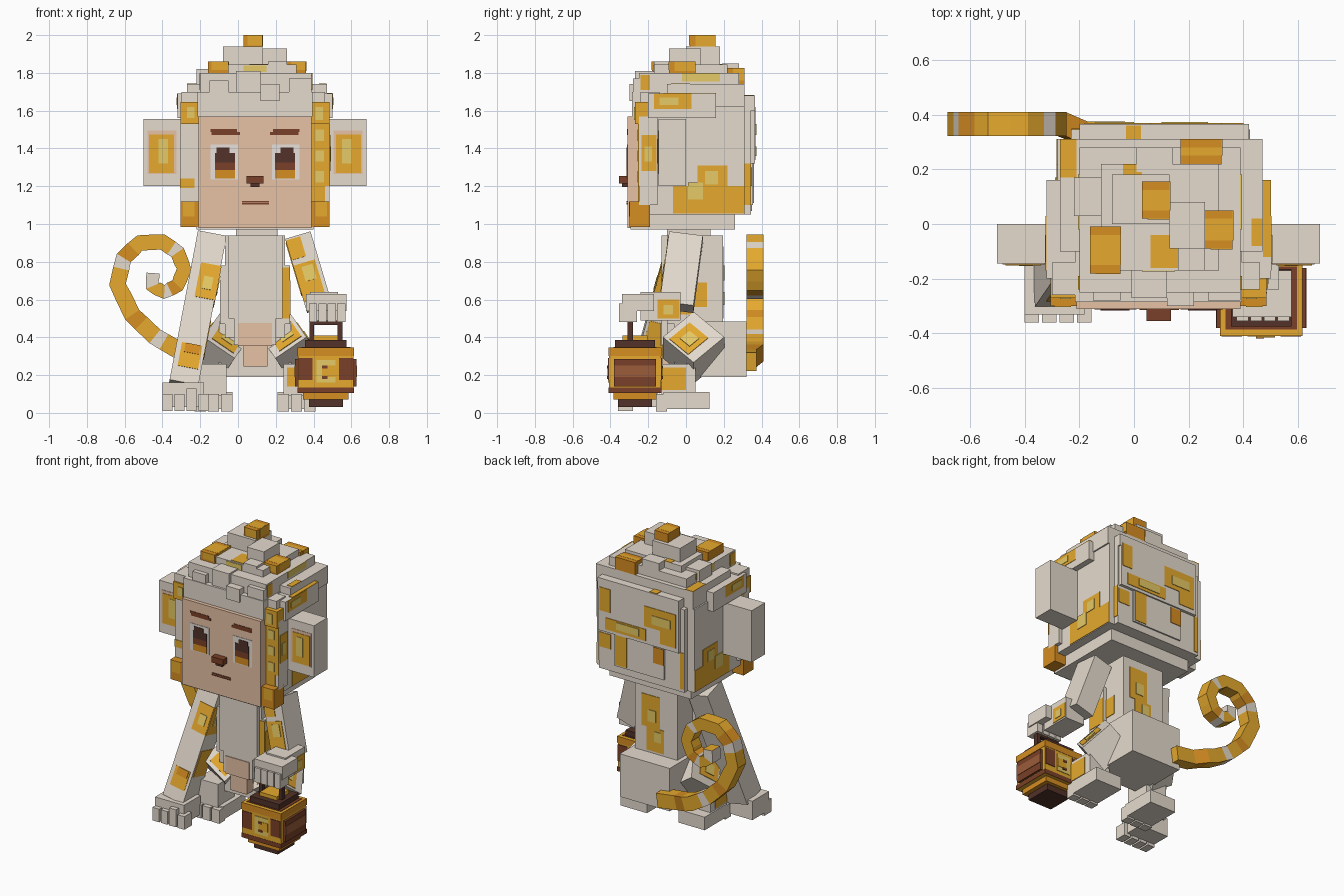
import bpy, bmesh
from mathutils import Vector, Matrix


def colour(name, r, g, b):
    m = bpy.data.materials.new(name)
    m.diffuse_color = [((c / 255 + 0.055) / 1.055) ** 2.4 for c in (r, g, b)] + [1]
    return m


FUR = colour("pale fur", 229, 219, 206)
GOLD = colour("gold", 230, 170, 46)
YEL = colour("soft yellow", 230, 202, 102)
ORG = colour("dark orange", 214, 142, 34)
SKIN = colour("skin", 231, 194, 165)
BROWN = colour("brown", 122, 64, 40)
DARK = colour("dark brown", 82, 50, 40)
RUST = colour("light brown", 155, 92, 58)
WHITE = colour("eye white", 242, 236, 229)
CX = 0.09  # mirror plane of the body


def box(name, mat, x0, x1, y0, y1, z0, z1, M=None):
    bm = bmesh.new()
    bmesh.ops.create_cube(bm, size=1)
    bmesh.ops.scale(bm, vec=(x1 - x0, y1 - y0, z1 - z0), verts=bm.verts)
    bmesh.ops.translate(bm, vec=((x0 + x1) / 2, (y0 + y1) / 2, (z0 + z1) / 2), verts=bm.verts)
    me = bpy.data.meshes.new(name)
    bm.to_mesh(me)
    bm.free()
    me.materials.append(mat)
    ob = bpy.data.objects.new(name, me)
    if M:
        ob.matrix_world = M
    bpy.context.collection.objects.link(ob)


def both(name, mat, x0, x1, *r):
    box(name + "_l", mat, x0, x1, *r)
    box(name + "_r", mat, 2 * CX - x1, 2 * CX - x0, *r)


def plate(name, mat, axis, pos, u0, u1, v0, v1, M=None, t=0.003):
    """Thin painted patch on the plane axis = pos."""
    d = (pos - t, pos + t)
    r = {"x": (*d, u0, u1, v0, v1), "y": (u0, u1, *d, v0, v1), "z": (u0, u1, v0, v1, *d)}[axis]
    box(name, mat, *r, M)


def limb(name, mat, p0, p1, w, d):
    """Box from p0 to p1; returns its frame (local z runs along the limb)."""
    p0, p1 = Vector(p0), Vector(p1)
    z = (p1 - p0).normalized()
    x = Vector((0, 1, 0)).cross(z).normalized()
    M = Matrix((x, z.cross(x), z)).transposed().to_4x4()
    M.translation = p0
    box(name, mat, -w / 2, w / 2, -d / 2, d / 2, 0, (p1 - p0).length, M)
    return M


# --- head ---
box("head", FUR, -0.28, 0.46, -0.23, 0.31, 1.05, 1.62)
box("jaw", FUR, -0.22, 0.40, -0.295, 0.26, 0.97, 1.05)
box("face", SKIN, -0.21, 0.39, -0.31, -0.22, 0.98, 1.57)
box("back_hair", FUR, -0.23, 0.42, 0.30, 0.345, 1.05, 1.62)
box("back_hair_upper", FUR, -0.20, 0.41, 0.33, 0.365, 1.32, 1.66)
box("back_hair_lower", FUR, -0.08, 0.30, 0.33, 0.355, 1.10, 1.32)
box("neck", FUR, -0.01, 0.21, -0.1, 0.13, 0.92, 0.98)
# sideburns
both("sideburn", FUR, 0.39, 0.485, -0.25, -0.15, 1.10, 1.57)
both("sideburn_tip", ORG, 0.39, 0.485, -0.30, -0.19, 0.985, 1.12)
both("sideburn_top", GOLD, 0.39, 0.485, -0.27, -0.18, 1.53, 1.645)
both("tip_patch", GOLD, 0.41, 0.47, -0.303, -0.29, 1.04, 1.12)
plate("sideburn_gold", GOLD, "y", -0.251, 0.39, 0.486, 1.2, 1.53)
plate("sideburn_gold_low", GOLD, "y", -0.251, 0.39, 0.46, 1.12, 1.2)
plate("other_sideburn_gold", GOLD, "y", -0.251, -0.306, -0.23, 1.19, 1.24)
for z in (1.22, 1.33, 1.44):
    plate("sideburn_yellow", YEL, "y", -0.255, 0.41, 0.455, z, z + 0.06)
plate("sideburn_side", GOLD, "x", 0.486, -0.235, -0.155, 1.28, 1.47)
plate("sideburn_side_yellow", YEL, "x", 0.489, -0.22, -0.18, 1.33, 1.41)
plate("sideburn_top_yellow", YEL, "y", -0.271, 0.41, 0.45, 1.55, 1.62)
plate("sideburn_top_yellow", YEL, "y", -0.271, -0.27, -0.23, 1.56, 1.62)
# ears
both("ear", FUR, 0.46, 0.68, -0.145, 0.0, 1.2, 1.555)
both("ear_inner", SKIN, 0.505, 0.66, -0.148, -0.141, 1.265, 1.495)
both("ear_gold", GOLD, 0.52, 0.65, -0.151, -0.145, 1.27, 1.475)
both("ear_yellow", YEL, 0.55, 0.60, -0.154, -0.148, 1.32, 1.45)
# painted head patches
for s, sx in ((1, 0.461), (-1, -0.281)):
    plate("cheek_gold", GOLD, "x", sx, -0.07, 0.31, 1.055, 1.20)
    plate("cheek_gold_up", GOLD, "x", sx, 0.06, 0.22, 1.20, 1.31)
    plate("cheek_yellow", YEL, "x", sx + s * 0.004, 0.01, 0.09, 1.13, 1.22)
    plate("cheek_yellow_up", YEL, "x", sx + s * 0.004, 0.10, 0.17, 1.21, 1.28)
plate("back_hair_edge", GOLD, "x", 0.421, 0.31, 0.345, 1.10, 1.32)
for x0, x1, z0, z1, m, y in ((0.05, 0.36, 1.34, 1.42, GOLD, 0.366), (-0.18, 0.06, 1.44, 1.58, GOLD, 0.366),
                             (0.1, 0.27, 1.36, 1.41, YEL, 0.370), (-0.14, 0.0, 1.47, 1.53, YEL, 0.370),
                             (0.32, 0.40, 1.46, 1.62, GOLD, 0.366), (0.20, 0.29, 1.11, 1.32, GOLD, 0.356),
                             (-0.08, 0.0, 1.20, 1.31, ORG, 0.356), (-0.18, -0.06, 1.35, 1.44, GOLD, 0.366),
                             (-0.228, -0.20, 1.07, 1.32, GOLD, 0.346), (0.33, 0.415, 1.20, 1.30, GOLD, 0.346)):
    plate("back_patch", m, "y", y, x0, x1, z0, z1)

# --- face details ---
both("eye_white", WHITE, 0.18, 0.325, -0.313, -0.306, 1.235, 1.42)
both("iris", ORG, 0.197, 0.303, -0.316, -0.309, 1.24, 1.285)
both("iris_top", BROWN, 0.197, 0.303, -0.316, -0.309, 1.285, 1.325)
both("pupil", DARK, 0.197, 0.303, -0.316, -0.309, 1.325, 1.375)
both("pupil_top", DARK, 0.225, 0.295, -0.316, -0.309, 1.375, 1.405)
both("eyebrow", BROWN, 0.17, 0.32, -0.313, -0.306, 1.472, 1.488)
both("eyebrow_upper", BROWN, 0.185, 0.325, -0.313, -0.306, 1.488, 1.502)
box("nose", BROWN, 0.045, 0.135, -0.355, -0.30, 1.215, 1.255)
box("nose_tip", DARK, 0.065, 0.115, -0.34, -0.30, 1.195, 1.215)
for z in (1.103, 1.115):
    plate("mouth", BROWN, "y", -0.311, 0.02, 0.165, z, z + 0.007)

# --- layered hair ---
for i, b in enumerate(((-0.215, 0.395, -0.285, 0.31, 1.57, 1.70), (-0.32, 0.50, -0.2, 0.16, 1.56, 1.69),
                       (-0.20, 0.39, -0.25, 0.28, 1.70, 1.80), (-0.27, 0.47, -0.10, 0.31, 1.62, 1.74),
                       (-0.12, 0.31, -0.17, 0.22, 1.80, 1.845), (-0.2, 0.42, 0.2, 0.365, 1.60, 1.68))):
    box("hair_layer_%d" % i, FUR, *b)
for i, b in enumerate(((-0.08, 0.13, 0.0, 0.18, 1.84, 1.94), (0.13, 0.26, -0.09, 0.08, 1.83, 1.93),
                       (0.01, 0.14, 0.19, 0.28, 1.78, 1.85), (0.16, 0.26, -0.17, -0.09, 1.78, 1.86),
                       (-0.15, -0.05, -0.28, -0.17, 1.67, 1.76), (-0.01, 0.12, -0.27, -0.16, 1.68, 1.81),
                       (0.12, 0.22, -0.30, -0.19, 1.65, 1.74), (0.27, 0.39, -0.28, -0.16, 1.65, 1.77),
                       (-0.22, -0.11, 0.03, 0.17, 1.74, 1.82), (-0.30, -0.19, -0.26, -0.14, 1.645, 1.70),
                       (0.38, 0.46, -0.24, -0.14, 1.645, 1.70))):
    box("tuft_%d" % i, FUR, *b)
for i, b in enumerate(((0.03, 0.13, 0.02, 0.155, 1.92, 2.0), (0.26, 0.36, -0.09, 0.05, 1.79, 1.86),
                       (-0.16, -0.05, -0.18, -0.01, 1.79, 1.86), (0.17, 0.32, 0.22, 0.31, 1.74, 1.825))):
    box("gold_tuft_%d" % i, ORG, *b)
    x0, x1, y0, y1, z0, z1 = b
    plate("tuft_patch", GOLD, "z", z1 - 0.002, x0, x1, y0 + 0.03, y1 - 0.03)
    plate("tuft_front", GOLD, "y", y0, x0 + 0.02, x1, z0 + 0.025, z1)
    plate("tuft_side", GOLD, "x", x1, y0 + 0.03, y1, z0 + 0.02, z1)
both("side_hair_gold", GOLD, 0.496, 0.503, -0.17, 0.03, 1.61, 1.69)
both("side_hair_yellow", YEL, 0.50, 0.506, -0.14, -0.04, 1.63, 1.67)
for s, sx in ((1, 0.391), (-1, -0.201)):
    plate("hair_side_patch", YEL, "x", sx, -0.02, 0.18, 1.755, 1.80)
    plate("hair_side_gold", GOLD, "x", sx, -0.24, -0.19, 1.71, 1.79)
# painted tops of the layers
for x0, x1, y0, y1, z in ((0.06, 0.16, -0.16, -0.04, 1.845), (-0.04, 0.03, 0.18, 0.22, 1.845),
                          (-0.27, -0.21, 0.17, 0.31, 1.741), (0.472, 0.50, -0.12, 0.16, 1.691),
                          (0.43, 0.469, -0.08, 0.02, 1.741), (-0.03, 0.025, 0.31, 0.36, 1.681)):
    plate("crown_patch", GOLD, "z", z, x0, x1, y0, y1)
plate("crown_front_patch", YEL, "y", -0.171, 0.03, 0.15, 1.805, 1.84)

# --- body ---
box("torso", FUR, -0.07, 0.25, -0.10, 0.195, 0.40, 0.94)
box("pelvis", FUR, -0.10, 0.28, -0.06, 0.32, 0.19, 0.485)
box("chest_panel", FUR, -0.05, 0.235, -0.13, -0.09, 0.50, 0.94)
box("belly_panel", FUR, -0.02, 0.20, -0.13, -0.06, 0.36, 0.50)
plate("belly_skin", SKIN, "y", -0.132, 0.0, 0.18, 0.355, 0.475)
box("lower_belly_skin", SKIN, 0.03, 0.155, -0.125, -0.05, 0.245, 0.36)
both("waist_side", FUR, 0.22, 0.275, -0.10, 0.03, 0.47, 0.78)
plate("waist_gold", GOLD, "y", -0.101, 0.235, 0.276, 0.5, 0.77)
plate("waist_gold_side", GOLD, "x", 0.276, -0.10, 0.03, 0.52, 0.70)
plate("torso_side_gold", GOLD, "x", 0.251, 0.03, 0.11, 0.56, 0.69)
for x0, x1, z0, z1, m, y in ((0.06, 0.20, 0.66, 0.88, GOLD, 0.196), (0.03, 0.16, 0.50, 0.66, GOLD, 0.196),
                             (0.09, 0.15, 0.70, 0.78, YEL, 0.20), (0.05, 0.10, 0.57, 0.64, YEL, 0.20)):
    plate("back_spot", m, "y", y, x0, x1, z0, z1)

# --- lowered arm ---
A = limb("resting_arm", FUR, (-0.14, 0.0, 0.93), (-0.29, -0.22, 0.14), 0.155, 0.17)
plate("arm_gold_low", GOLD, "y", -0.086, -0.06, 0.05, 0.62, 0.75, A)
plate("arm_orange_low", ORG, "y", -0.09, -0.05, 0.03, 0.62, 0.67, A)
plate("arm_gold_up", GOLD, "y", -0.086, -0.077, 0.03, 0.17, 0.36, A)
plate("arm_yellow_up", YEL, "y", -0.09, -0.05, 0.0, 0.24, 0.31, A)
plate("arm_gold_inner", GOLD, "x", -0.078, -0.085, 0.06, 0.17, 0.36, A)
plate("arm_yellow", YEL, "x", -0.082, -0.04, 0.03, 0.22, 0.3, A)
plate("arm_gold_inner_low", GOLD, "x", -0.078, -0.07, 0.07, 0.47, 0.65, A)
box("resting_hand", FUR, -0.40, -0.18, -0.33, -0.15, 0.03, 0.16)
for i in range(4):
    x = -0.40 + i * 0.064
    box("resting_finger_%d" % i, FUR, x, x + 0.052, -0.36, -0.28, 0.01, 0.10 + 0.03 * (i == 2))

# --- raised arm ---
B = limb("raised_upper_arm", FUR, (0.32, 0.0, 0.93), (0.43, -0.05, 0.56), 0.14, 0.18)
plate("upper_arm_gold", GOLD, "y", -0.091, -0.01, 0.07, 0.01, 0.12, B)
plate("upper_arm_gold_low", GOLD, "y", -0.091, -0.05, 0.07, 0.15, 0.35, B)
plate("upper_arm_yellow", YEL, "y", -0.095, -0.03, 0.03, 0.17, 0.25, B)
plate("upper_arm_inner", GOLD, "x", 0.071, -0.08, 0.05, 0.02, 0.3, B)
box("raised_forearm", FUR, 0.38, 0.53, -0.24, -0.03, 0.49, 0.64)
plate("forearm_gold", GOLD, "x", 0.531, -0.15, -0.035, 0.50, 0.60)
plate("forearm_yellow", YEL, "x", 0.535, -0.12, -0.07, 0.52, 0.57)
box("raised_hand", FUR, 0.36, 0.575, -0.34, -0.17, 0.54, 0.63)
for i in range(4):
    x = 0.375 + i * 0.05
    box("raised_finger_%d" % i, FUR, x, x + 0.043, -0.355, -0.26, 0.48, 0.58)

# --- legs: thighs tip outwards and up ---
for s, tag in ((1, "l"), (-1, "r")):
    M = (Matrix.Translation((CX + s * 0.19, 0.04, 0.345)) @ Matrix.Rotation(-s * 0.6, 4, "Y")
         @ Matrix.Rotation(0.785, 4, "X"))
    box("thigh_" + tag, FUR, -0.1, 0.1, -0.115, 0.115, -0.115, 0.115, M)
    plate("thigh_gold", GOLD, "x", s * 0.101, -0.10, 0.05, -0.06, 0.08, M)
    plate("thigh_yellow", YEL, "x", s * 0.105, -0.06, 0.01, -0.03, 0.04, M)
    plate("thigh_top_gold", GOLD, "z", 0.116, -0.06, 0.08, -0.09, 0.05, M)
    plate("thigh_top_yellow", YEL, "z", 0.119, -0.02, 0.05, -0.05, 0.02, M)
both("shin", FUR, 0.24, 0.40, -0.13, 0.05, 0.09, 0.26)
both("shin_gold", GOLD, 0.395, 0.403, -0.13, 0.0, 0.12, 0.24)
plate("shin_front_gold", GOLD, "y", -0.131, 0.26, 0.36, 0.14, 0.24)
both("foot", FUR, 0.21, 0.41, -0.12, 0.125, 0.02, 0.11)
for i in range(3):
    both("toe_%d" % i, FUR, 0.21 + i * 0.07, 0.27 + i * 0.07, -0.16, -0.10, 0.008, 0.10)

# --- curled tail: mitred rectangular segments ---
path = [Vector(p) for p in ((-0.04, 0.27), (-0.18, 0.29), (-0.32, 0.335), (-0.44, 0.405), (-0.56, 0.52), (-0.638, 0.68),
                            (-0.605, 0.82), (-0.52, 0.9), (-0.40, 0.905), (-0.32, 0.85), (-0.285, 0.76),
                            (-0.32, 0.675), (-0.39, 0.64), (-0.455, 0.67), (-0.45, 0.74))]
pts = [q for a, b in zip(path, path[1:]) for q in (a, a.lerp(b, 0.6))] + [path[-1]]
bm = bmesh.new()
rings = []
for i, p in enumerate(pts):
    t = (pts[min(i + 1, len(pts) - 1)] - pts[max(i - 1, 0)]).normalized()
    h = 0.049 - 0.015 * i / len(pts)
    yc = 0.365 if i > 2 else 0.33
    rings.append([bm.verts.new((p.x - t.y * a * h, yc + b * 0.044, p.y + t.x * a * h))
                  for a, b in ((1, 1), (1, -1), (-1, -1), (-1, 1))])
bm.faces.new(rings[0])
bm.faces.new(rings[-1][::-1])
for i, (r, q) in enumerate(zip(rings, rings[1:])):
    for k in range(4):
        f = bm.faces.new((r[k], r[k - 1], q[k - 1], q[k]))
        f.material_index = 2 if i > 25 or i % 6 == 5 else (1 if i % 5 == 2 else 0)
bmesh.ops.recalc_face_normals(bm, faces=bm.faces)
me = bpy.data.meshes.new("tail")
bm.to_mesh(me)
bm.free()
for m in (GOLD, ORG, FUR):
    me.materials.append(m)
bpy.context.collection.objects.link(bpy.data.objects.new("tail", me))

# --- lantern: stacked square tiers round one centre ---
LX, LY = 0.465, -0.27
for name, mat, hx, hy, z0, z1 in (("base", DARK, 0.09, 0.09, 0.03, 0.07), ("lower_tier", ORG, 0.12, 0.115, 0.07, 0.105),
                                  ("body", GOLD, 0.147, 0.138, 0.105, 0.345), ("lower_rim", BROWN, 0.15, 0.14, 0.105, 0.135),
                                  ("wings", BROWN, 0.163, 0.11, 0.14, 0.285), ("upper_rim", ORG, 0.15, 0.14, 0.30, 0.345),
                                  ("lid", DARK, 0.11, 0.105, 0.345, 0.385), ("cap", GOLD, 0.065, 0.065, 0.385, 0.41)):
    box("lantern_" + name, mat, LX - hx, LX + hx, LY - hy, LY + hy, z0, z1)
plate("lantern_top", BROWN, "z", 0.345, LX - 0.13, LX + 0.13, LY - 0.115, LY + 0.115)
for s in (1, -1):
    plate("lantern_side_band", RUST, "x", LX + s * 0.163, LY - 0.11, LY + 0.11, 0.19, 0.25)
    plate("lantern_glow", YEL, "y", LY + s * 0.139, LX - 0.05, LX + 0.05, 0.16, 0.28)
    plate("lantern_mark", GOLD, "y", LY + s * 0.142, LX - 0.02, LX + 0.05, 0.19, 0.25)
    for z in (0.18, 0.235):
        plate("lantern_spot", BROWN, "y", LY + s * 0.145, LX - 0.02, LX + 0.01, z, z + 0.015)
    box("lantern_handle_post", DARK, LX + s * 0.075 - 0.012, LX + s * 0.075 + 0.012, -0.31, -0.28, 0.38, 0.48)
    for e in (1, -1):
        plate("lantern_panel", BROWN, "y", LY + e * 0.139, LX + s * 0.108 - 0.037, LX + s * 0.108 + 0.037, 0.175, 0.29)
box("lantern_handle_bar", DARK, LX - 0.087, LX + 0.087, -0.31, -0.28, 0.465, 0.49)
